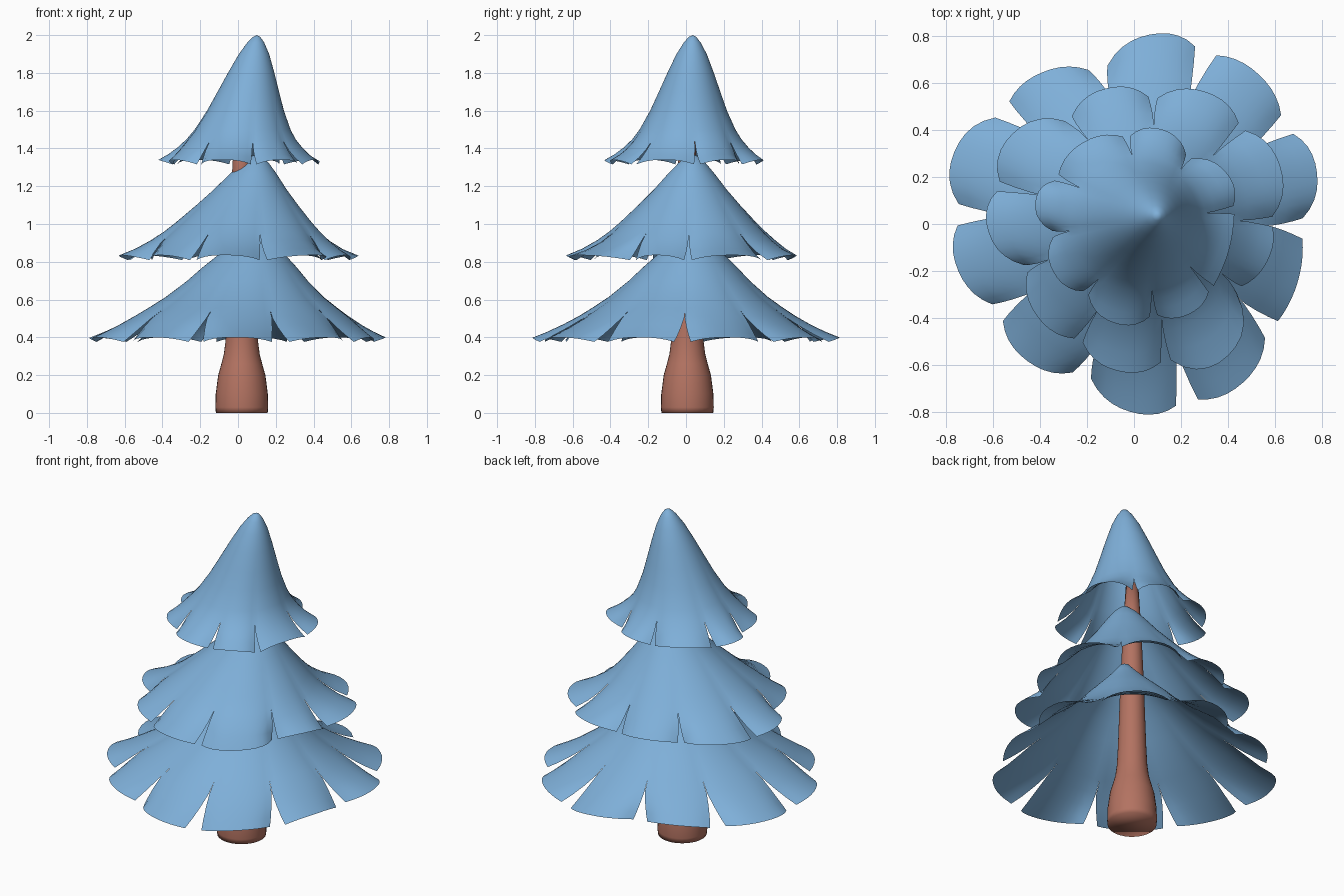
import bpy, bmesh, math
from mathutils import Vector

cube = bpy.data.objects.get("Cube")
if cube:
    bpy.data.objects.remove(cube)


def material(name, color):
    mat = bpy.data.materials.new(name)
    mat.use_nodes = True
    mat.diffuse_color = (*color, 1)
    mat.node_tree.nodes["Principled BSDF"].inputs["Base Color"].default_value = (*color, 1)
    return mat


def finish(name, bm, mat, angle):
    mesh = bpy.data.meshes.new(name)
    bm.to_mesh(mesh)
    bm.free()
    mesh.materials.append(mat)
    obj = bpy.data.objects.new(name, mesh)
    bpy.context.collection.objects.link(obj)
    bpy.ops.object.select_all(action="DESELECT")
    obj.select_set(True)
    bpy.context.view_layer.objects.active = obj
    bpy.ops.object.shade_smooth_by_angle(angle=math.radians(angle))
    return obj


def ramp(value, start):
    return max(0.0, (value - start) / (1 - start))


LEAN = Vector((0.1, 0.035, 0))
SEGMENTS = 10


def branch_tier(name, profile, slits, mids, notches, gap, droop, mat):
    """Leaning cone skirt whose rim is slit into arched petals.
    slits: slit angles, mids: petal tip radii, notches: rim radii beside each slit."""
    bm = bmesh.new()
    count = len(mids)
    rim, low = profile[-1]
    top = profile[0][1]
    for i in range(count):
        e0, e1 = notches[i], notches[(i + 1) % count]
        a0 = slits[i]
        a1 = slits[i + 1] if i + 1 < count else slits[0] - 360
        rows = []
        for r, z in profile:
            t = r / rim
            slit = ramp(t, 0.7)
            arch = ramp(t, 0.3) ** 1.2
            half = (a0 - a1) / 2 - gap / 2 * slit
            center = LEAN * ((z - low) / (top - low))
            row = []
            for s in range(SEGMENTS + 1):
                u = 2 * s / SEGMENTS - 1
                bulge = 1 - abs(u) ** 2.4
                tip = e0 + (e1 - e0) * (u + 1) / 2 + (mids[i] - (e0 + e1) / 2) * bulge
                radius = r * (1 + (tip / rim - 1) * slit)
                a = math.radians((a0 + a1) / 2 - half * u)
                row.append(bm.verts.new(center + Vector((
                    radius * math.cos(a), radius * math.sin(a),
                    z - droop * arch * (1 - bulge)))))
            rows.append(row)
        for upper, lower in zip(rows, rows[1:]):
            for s in range(SEGMENTS):
                bm.faces.new((upper[s], upper[s + 1], lower[s + 1], lower[s]))
    # Weld the petals together above the slits and close the tip
    bmesh.ops.remove_doubles(bm, verts=bm.verts, dist=0.0005)
    bmesh.ops.recalc_face_normals(bm, faces=bm.faces)
    if sum(f.normal.z for f in bm.faces) < 0:
        bmesh.ops.reverse_faces(bm, faces=bm.faces)
    return finish(name, bm, mat, 60)


needles = material("blue needles", (0.21, 0.43, 0.69))
bark = material("red brown bark", (0.45, 0.17, 0.12))

# Three skirts of branches
branch_tier("lower_branches",
            [(0, 1), (.03, .985), (.07, .94), (.12, .89), (.185, .83), (.25, .77), (.32, .7),
             (.42, .615), (.5, .56), (.57, .515), (.65, .47), (.73, .43), (.8, .4)],
            [103, 67.5, 33, -1.5, -37.5, -73.5, -109, -147, -183, -221],
            [.81, .83, .81, .74, .82, .8, .74, .775, .825, .755],
            [.685, .8, .78, .72, .74, .795, .685, .695, .752, .745],
            7, .024, needles)
branch_tier("middle_branches",
            [(0, 1.37), (.03, 1.358), (.07, 1.325), (.12, 1.27), (.195, 1.18), (.27, 1.1),
             (.36, 1.01), (.415, .96), (.475, .915), (.55, .87), (.63, .835)],
            [122, 81.5, 42, 1, -32, -77, -115.5, -157.5, -195.5],
            [.59, .64, .67, .59, .69, .63, .57, .62, .645],
            [.53, .546, .62, .59, .53, .6, .55, .5, .6],
            4, .026, needles)
branch_tier("upper_branches",
            [(0, 2), (.02, 1.99), (.045, 1.96), (.08, 1.9), (.123, 1.8), (.163, 1.7),
             (.204, 1.6), (.255, 1.5), (.29, 1.45), (.335, 1.405), (.38, 1.37), (.43, 1.34)],
            [95, 51, 8, -40, -78, -125, -173, -211],
            [.42, .45, .42, .45, .43, .4, .43, .41],
            [.375, .37, .43, .43, .4, .36, .35, .385],
            4.5, .024, needles)

# Trunk with a flared foot
trunk = bmesh.new()
rings = []
SIDES = 32
for r, z in [(.137, 0), (.14, .03), (.138, .1), (.125, .2), (.108, .26), (.095, .31),
             (.086, .38), (.08, .5), (.065, .95), (.05, 1.3), (.035, 1.55)]:
    rings.append([trunk.verts.new((.02 + r * math.cos(k * math.tau / SIDES),
                                   .007 + r * math.sin(k * math.tau / SIDES), z))
                  for k in range(SIDES)])
for a, b in zip(rings, rings[1:]):
    for k in range(SIDES):
        n = (k + 1) % SIDES
        trunk.faces.new((a[k], a[n], b[n], b[k]))
trunk.faces.new(rings[0][::-1])
trunk.faces.new(rings[-1])
finish("trunk", trunk, bark, 120)
